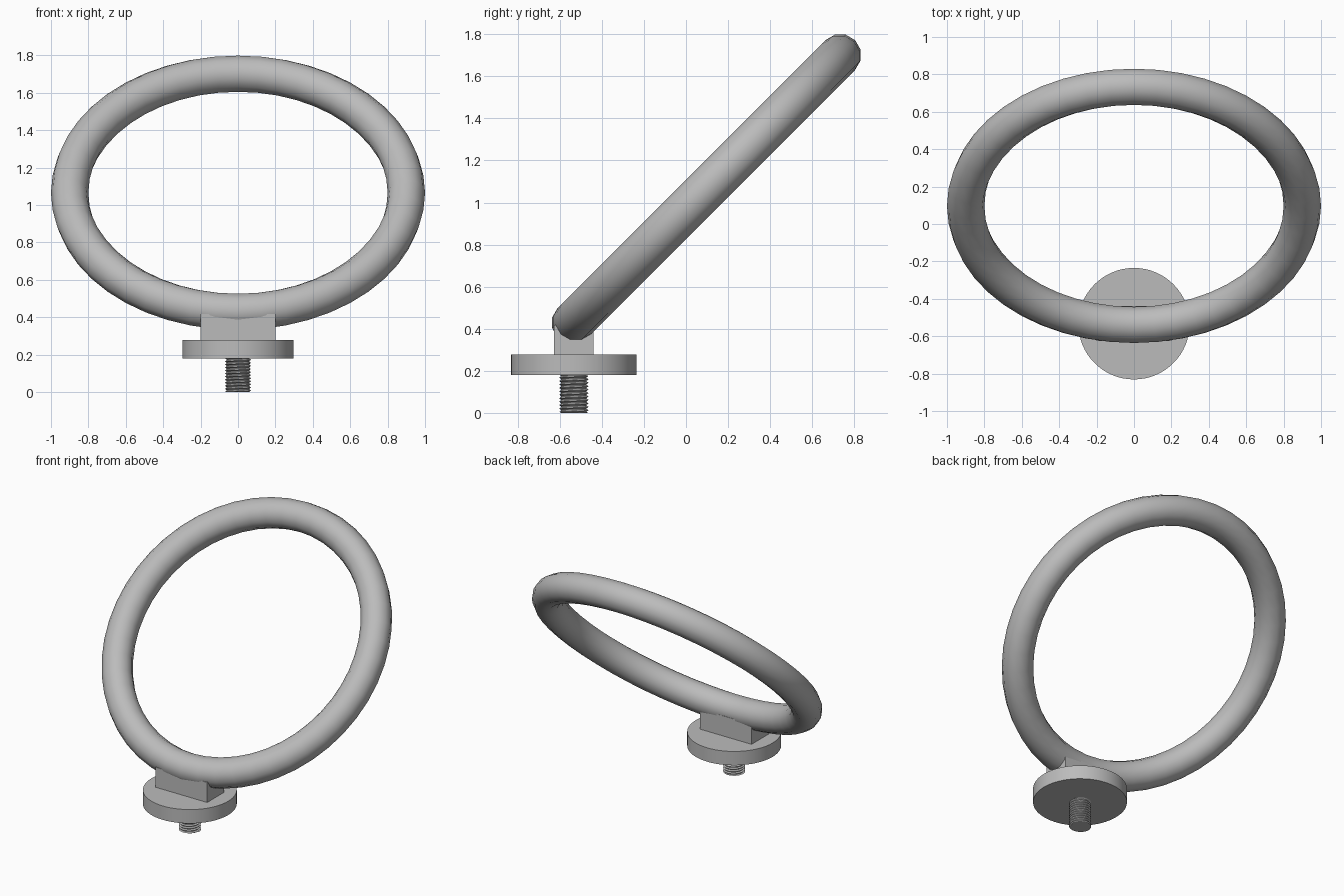
import bpy, bmesh, math

cube = bpy.data.objects.get("Cube")
if cube:
    bpy.data.objects.remove(cube, do_unlink=True)

GREY = (0.5, 0.5, 0.5, 1)
metal = bpy.data.materials.new("grey metal")
metal.use_nodes = True
metal.diffuse_color = GREY
metal.node_tree.nodes["Principled BSDF"].inputs["Base Color"].default_value = GREY

BASE_Y = -0.533
FLANGE_BOTTOM, FLANGE_TOP, BLOCK_TOP = 0.18, 0.277, 0.417


def finish(name, smooth_angle=None):
    obj = bpy.context.object
    obj.name = name
    obj.data.materials.append(metal)
    if smooth_angle:
        bpy.ops.object.shade_smooth_by_angle(angle=math.radians(smooth_angle))
    return obj


def cylinder(name, radius, z0, z1, sides=64):
    bpy.ops.mesh.primitive_cylinder_add(vertices=sides, radius=radius, depth=z1 - z0,
                                        location=(0, BASE_Y, (z0 + z1) / 2))
    return finish(name, 30)


# Large tilted ring
bpy.ops.mesh.primitive_torus_add(major_radius=0.9, minor_radius=0.1,
                                 major_segments=48, minor_segments=12,
                                 location=(0, 0.097, 1.065),
                                 rotation=(math.radians(45), 0, 0))
finish("ring", 40)

# Mounting block between ring and flange
bpy.ops.mesh.primitive_cube_add(size=1, location=(0, BASE_Y, (FLANGE_TOP + BLOCK_TOP) / 2))
bpy.context.object.scale = (0.4, 0.187, BLOCK_TOP - FLANGE_TOP)
finish("mounting_block")

# Round flange and the core of the screw
cylinder("flange", 0.298, FLANGE_BOTTOM, FLANGE_TOP)
cylinder("screw_core", 0.061, 0, FLANGE_BOTTOM + 0.01, 32)

# Helical thread: crest and root rows wound around the core
SIDES, TURNS = 32, 11
pitch = FLANGE_BOTTOM / TURNS
bm = bmesh.new()
rows = []
for k in range(-2, 2 * TURNS + 1):
    radius = 0.07 if k % 2 else 0.058
    row = []
    for i in range(SIDES + 1):
        a = math.tau * i / SIDES
        z = min(max((k / 2 + i / SIDES) * pitch, 0), FLANGE_BOTTOM)
        row.append(bm.verts.new((radius * math.cos(a), radius * math.sin(a), z)))
    rows.append(row)
for low, high in zip(rows, rows[1:]):
    for i in range(SIDES):
        bm.faces.new((low[i], low[i + 1], high[i + 1], high[i]))
bmesh.ops.remove_doubles(bm, verts=bm.verts, dist=0.0001)
mesh = bpy.data.meshes.new("screw_thread")
bm.to_mesh(mesh)
bm.free()
thread = bpy.data.objects.new("screw_thread", mesh)
thread.location.y = BASE_Y
bpy.context.collection.objects.link(thread)
mesh.materials.append(metal)
